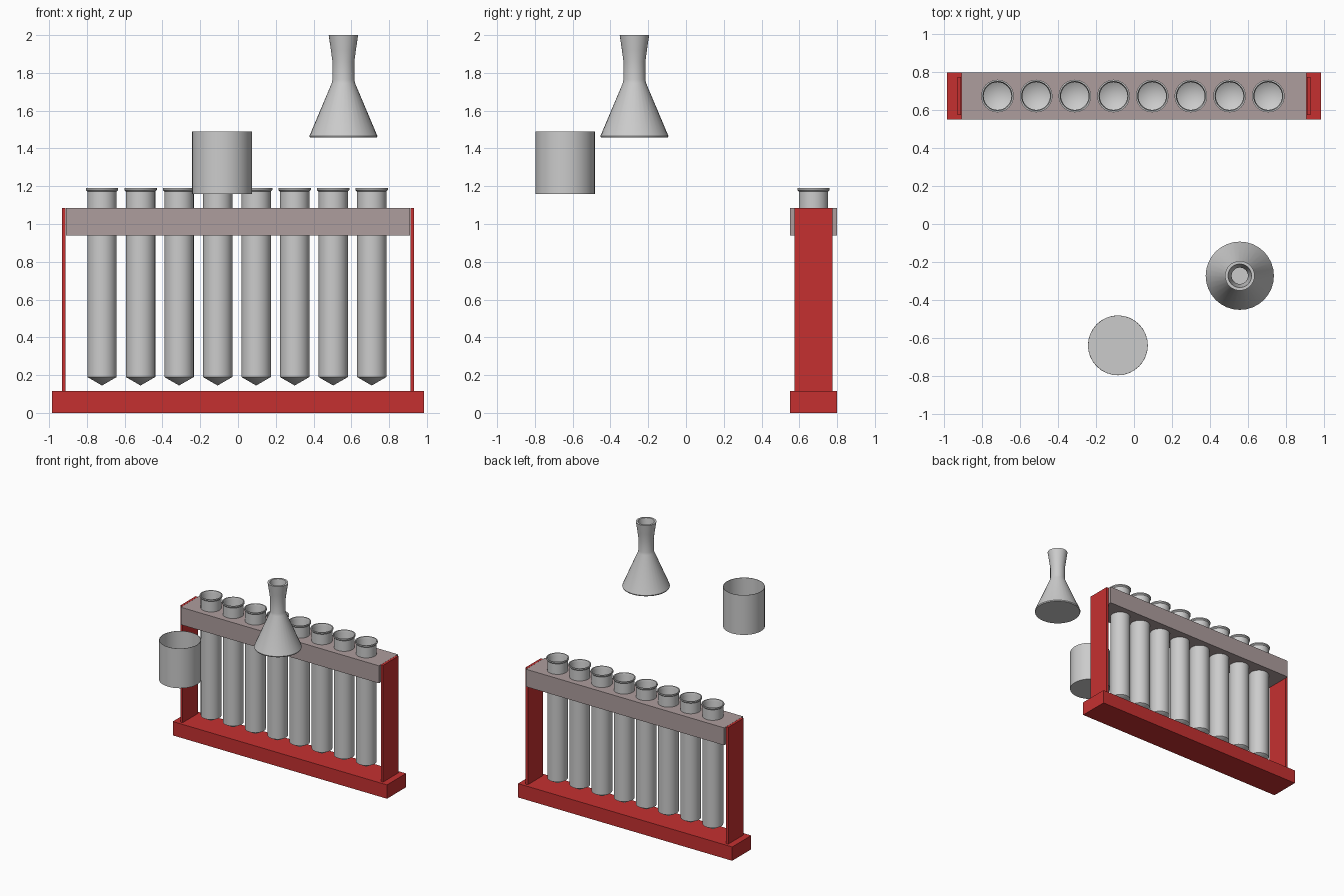
import bpy, bmesh, math

if "Cube" in bpy.data.objects:
    bpy.data.objects.remove(bpy.data.objects["Cube"])


def material(name, rgb):
    m = bpy.data.materials.new(name)
    m.diffuse_color = (*rgb, 1)
    m.use_nodes = True
    m.node_tree.nodes["Principled BSDF"].inputs["Base Color"].default_value = m.diffuse_color
    return m


RED = material("red_paint", (0.56, 0.03, 0.03))
PALE = material("pale_rail", (0.42, 0.34, 0.34))


def finish(name, bm, mat=None, smooth=False):
    bmesh.ops.recalc_face_normals(bm, faces=bm.faces)
    me = bpy.data.meshes.new(name)
    bm.to_mesh(me)
    bm.free()
    ob = bpy.data.objects.new(name, me)
    bpy.context.collection.objects.link(ob)
    if mat:
        me.materials.append(mat)
    if smooth:
        bpy.ops.object.select_all(action='DESELECT')
        ob.select_set(True)
        bpy.context.view_layer.objects.active = ob
        bpy.ops.object.shade_smooth_by_angle(angle=math.radians(30))
    return ob


def box(name, lo, hi, mat):
    bm = bmesh.new()
    bmesh.ops.create_cube(bm, size=1)
    for v in bm.verts:
        v.co = [(a + b) / 2 + c * (b - a) for a, b, c in zip(lo, hi, v.co)]
    return finish(name, bm, mat)


def lathe(name, profile, x, y, sides=32):
    # spin an (r, z) outline around the vertical axis
    bm = bmesh.new()
    vs = [bm.verts.new((r, 0, z)) for r, z in profile]
    es = [bm.edges.new(p) for p in zip(vs, vs[1:])]
    bmesh.ops.spin(bm, geom=vs + es, cent=(0, 0, 0), axis=(0, 0, 1),
                   angle=2 * math.pi, steps=sides)
    bmesh.ops.remove_doubles(bm, verts=bm.verts, dist=1e-4)
    ob = finish(name, bm, smooth=True)
    ob.location = (x, y, 0)
    return ob


# rack frame
box("rack_base", (-0.985, 0.55, 0), (0.985, 0.80, 0.115), RED)
for side, x in (("left", -0.922), ("right", 0.922)):
    box(side + "_upright", (x - 0.01, 0.575, 0.115), (x + 0.01, 0.775, 1.085), RED)
rail = box("top_rail", (-0.911, 0.55, 0.94), (0.911, 0.80, 1.085), PALE)

# eight test tubes with flared lips, and the rail holes they sit in
TUBE = [(0, 0.145), (0.078, 0.19), (0.078, 1.172), (0.086, 1.18), (0.086, 1.19),
        (0.078, 1.19), (0.073, 1.172), (0.073, 0.195), (0, 0.153)]
TUBE_Y = 0.675
holes = bmesh.new()
for i in range(8):
    x = -0.72 + i * 0.204
    lathe(f"test_tube_{i + 1}", TUBE, x, TUBE_Y)
    new = bmesh.ops.create_cone(holes, cap_ends=True, segments=32, radius1=0.0785,
                                radius2=0.0785, depth=0.4)["verts"]
    bmesh.ops.translate(holes, verts=new, vec=(x, TUBE_Y, 1.01))
cutter = finish("hole_cutter", holes)
cutter.hide_render = True
cutter.display_type = 'WIRE'
mod = rail.modifiers.new("holes", 'BOOLEAN')
mod.operation = 'DIFFERENCE'
mod.object = cutter
mod.solver = 'EXACT'

# apply the holes so the cutter can go
bpy.context.view_layer.objects.active = rail
bpy.ops.object.modifier_apply(modifier=mod.name)
bpy.data.objects.remove(cutter)

# open beaker
lathe("beaker", [(0, 1.16), (0.158, 1.16), (0.158, 1.49), (0.155, 1.49),
                 (0.155, 1.163), (0, 1.163)], -0.085, -0.64)

# conical flask
lathe("conical_flask", [(0, 1.458), (0.177, 1.458), (0.180, 1.466), (0.062, 1.745),
                        (0.058, 1.765), (0.058, 1.86), (0.066, 1.92), (0.078, 2.0),
                        (0.062, 2.0), (0.050, 1.92), (0.043, 1.86), (0.043, 1.765),
                        (0.160, 1.473), (0, 1.473)], 0.558, -0.273)
